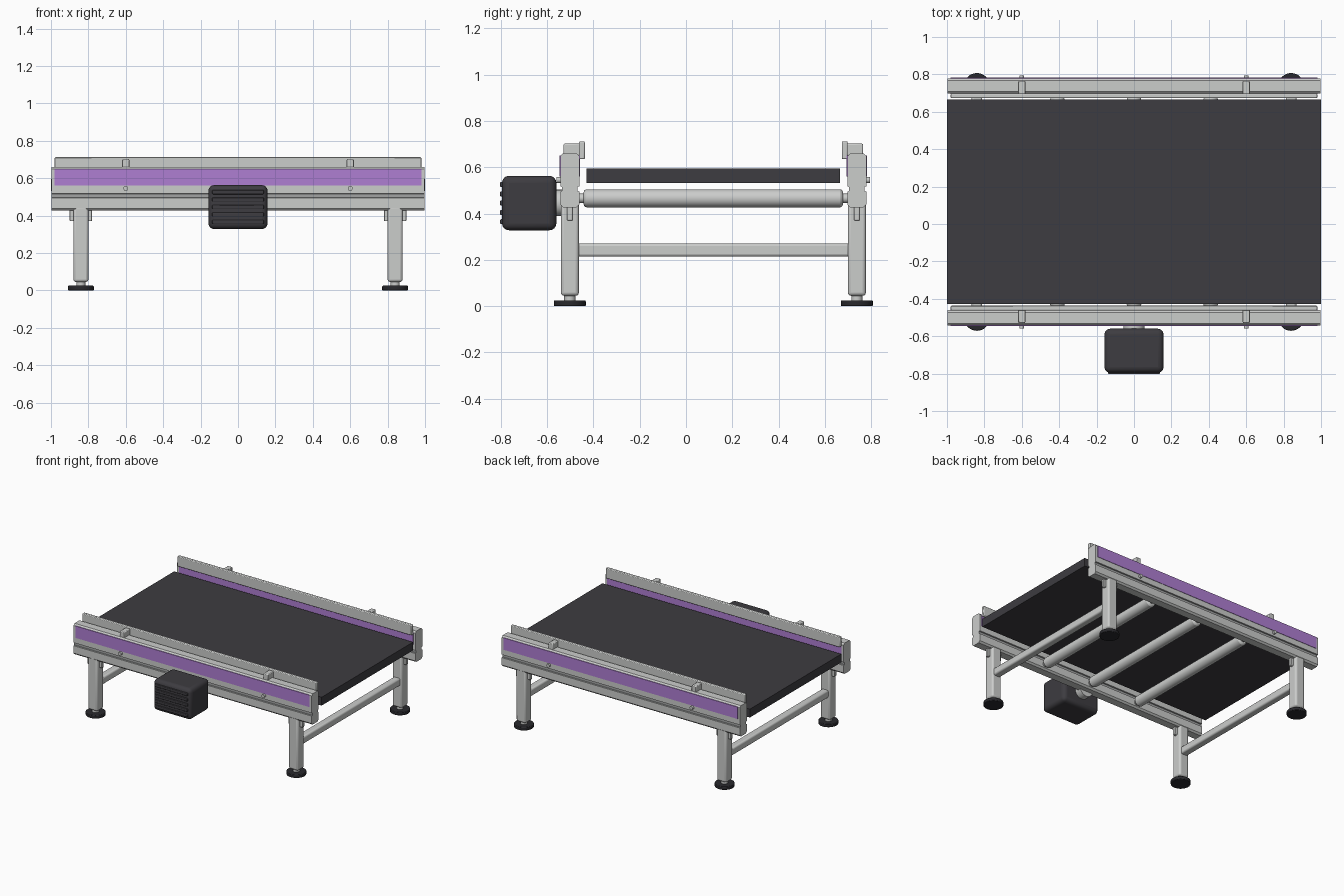
import bpy, bmesh, math
from mathutils import Vector

if "Cube" in bpy.data.objects:
    bpy.data.objects.remove(bpy.data.objects["Cube"])

YC = 0.118  # centre line of the frame


def material(name, rgb):
    m = bpy.data.materials.new(name)
    m.diffuse_color = (*rgb, 1)
    m.use_nodes = True
    m.node_tree.nodes["Principled BSDF"].inputs["Base Color"].default_value = m.diffuse_color
    return m


GREY = material("light_grey_metal", (0.6, 0.61, 0.6))
MID = material("groove_grey", (0.36, 0.37, 0.37))
PURPLE = material("purple_panel", (0.43, 0.21, 0.65))
BELT = material("belt_charcoal", (0.047, 0.045, 0.052))
RUBBER = material("foot_black", (0.022, 0.022, 0.026))


def finish(name, bm, mats, bevel=0.0, segments=3):
    bmesh.ops.recalc_face_normals(bm, faces=bm.faces)
    me = bpy.data.meshes.new(name)
    bm.to_mesh(me)
    bm.free()
    ob = bpy.data.objects.new(name, me)
    bpy.context.collection.objects.link(ob)
    for m in mats:
        me.materials.append(m)
    if bevel:
        mod = ob.modifiers.new("bevel", "BEVEL")
        mod.width, mod.segments = bevel, segments
    bpy.ops.object.select_all(action="DESELECT")
    ob.select_set(True)
    bpy.context.view_layer.objects.active = ob
    bpy.ops.object.shade_smooth_by_angle(angle=math.radians(35))
    return ob


def box(name, x, y, z, mat, bevel=0.0, segments=3):
    """Box from (min, max) ranges."""
    bm = bmesh.new()
    bmesh.ops.create_cube(bm, size=1)
    for v in bm.verts:
        v.co = Vector([r[0] if c < 0 else r[1] for c, r in zip(v.co, (x, y, z))])
    return finish(name, bm, [mat], bevel, segments)


def cylinder(name, centre, radius, length, axis, mat, bevel=0.0, sides=32):
    bm = bmesh.new()
    bmesh.ops.create_cone(bm, cap_ends=True, segments=sides, radius1=radius,
                          radius2=radius, depth=length)
    for v in bm.verts:
        x, y, z = v.co
        v.co = Vector(centre) + Vector((x, y, z) if axis == "z" else (x, z, y))
    ob = finish(name, bm, [mat], bevel, 2)
    if bevel:
        ob.modifiers["bevel"].limit_method = "ANGLE"
    return ob


def rail(name, s):
    """Side rail with a groove along both faces, profile (offset, height)."""
    h = 0.041
    half = [(h - 0.012, 0.427), (h, 0.439), (h, 0.495), (h - 0.008, 0.498),
            (h - 0.008, 0.515), (h, 0.518), (h, 0.648), (h - 0.012, 0.66)]
    pts = half + [(-a, z) for a, z in reversed(half)]
    bm = bmesh.new()
    ends = [[bm.verts.new((x, YC + s * 0.62 + a, z)) for a, z in pts]
            for x in (-0.997, 0.997)]
    for loop in ends:
        bm.faces.new(loop)
    n = len(pts)
    for i in range(n):
        j = (i + 1) % n
        f = bm.faces.new((ends[0][i], ends[0][j], ends[1][j], ends[1][i]))
        if 0.49 < f.calc_center_median().z < 0.52:
            f.material_index = 1
    finish(name, bm, [GREY, MID])


for s, side in ((-1, "front"), (1, "back")):
    def across(a, b):
        """Range measured outward from the centre line on this side."""
        return tuple(sorted((YC + s * a, YC + s * b)))

    rail(side + "_rail", s)
    # purple strips on both faces of the rail
    box(side + "_outer_panel", (-0.98, 0.98), across(0.655, 0.664), (0.56, 0.65), PURPLE)
    box(side + "_inner_panel", (-0.98, 0.98), across(0.576, 0.583), (0.56, 0.65), PURPLE)
    # raised guide on arms
    box(side + "_guide", (-0.98, 0.98), across(0.555, 0.58), (0.635, 0.712), GREY, 0.005, 2)
    for x in (-0.6, 0.6):
        box(side + "_guide_arm", (x - 0.019, x + 0.019), across(0.575, 0.647),
            (0.65, 0.702), GREY, 0.005, 2)
        cylinder(side + "_bolt", (x, YC + s * 0.667, 0.545), 0.013, 0.02, "y", GREY, 0, 16)
    # legs, mounting brackets and feet
    for x in (-0.84, 0.84):
        box(side + "_leg", (x - 0.04, x + 0.04), across(0.581, 0.659), (0.045, 0.45), GREY, 0.014)
        box(side + "_leg_bracket", (x - 0.06, x + 0.06), across(0.608, 0.632),
            (0.37, 0.45), GREY, 0.004, 2)
        cylinder(side + "_foot_stem", (x, YC + s * 0.62, 0.035), 0.024, 0.04, "z", GREY)
        cylinder(side + "_foot", (x, YC + s * 0.62, 0.0125), 0.069, 0.025, "z", RUBBER, 0.004)

# belt
box("belt", (-1, 1), (YC - 0.547, YC + 0.547), (0.532, 0.595), BELT)

# cross bars between the legs and support tubes under the belt
for x in (-0.84, 0.84):
    box("leg_cross_bar", (x - 0.028, x + 0.028), (YC - 0.59, YC + 0.59), (0.214, 0.271), GREY, 0.012)
for x in (-0.41, 0, 0.41):
    cylinder("support_tube", (x, YC, 0.466), 0.039, 1.12, "y", GREY, 0.012)
    cylinder("support_tube_pin", (x, YC, 0.466), 0.02, 1.18, "y", GREY)

# motor with a neck and front cooling ribs
box("motor", (-0.158, 0.158), (-0.795, -0.56), (0.328, 0.563), BELT, 0.03, 4)
cylinder("motor_neck", (0, -0.545, 0.446), 0.057, 0.07, "y", GREY)
for i in range(5):
    z = 0.365 + i * 0.04
    box("motor_rib", (-0.138, 0.138), (-0.803, -0.785), (z - 0.011, z + 0.011), BELT, 0.004, 2)
